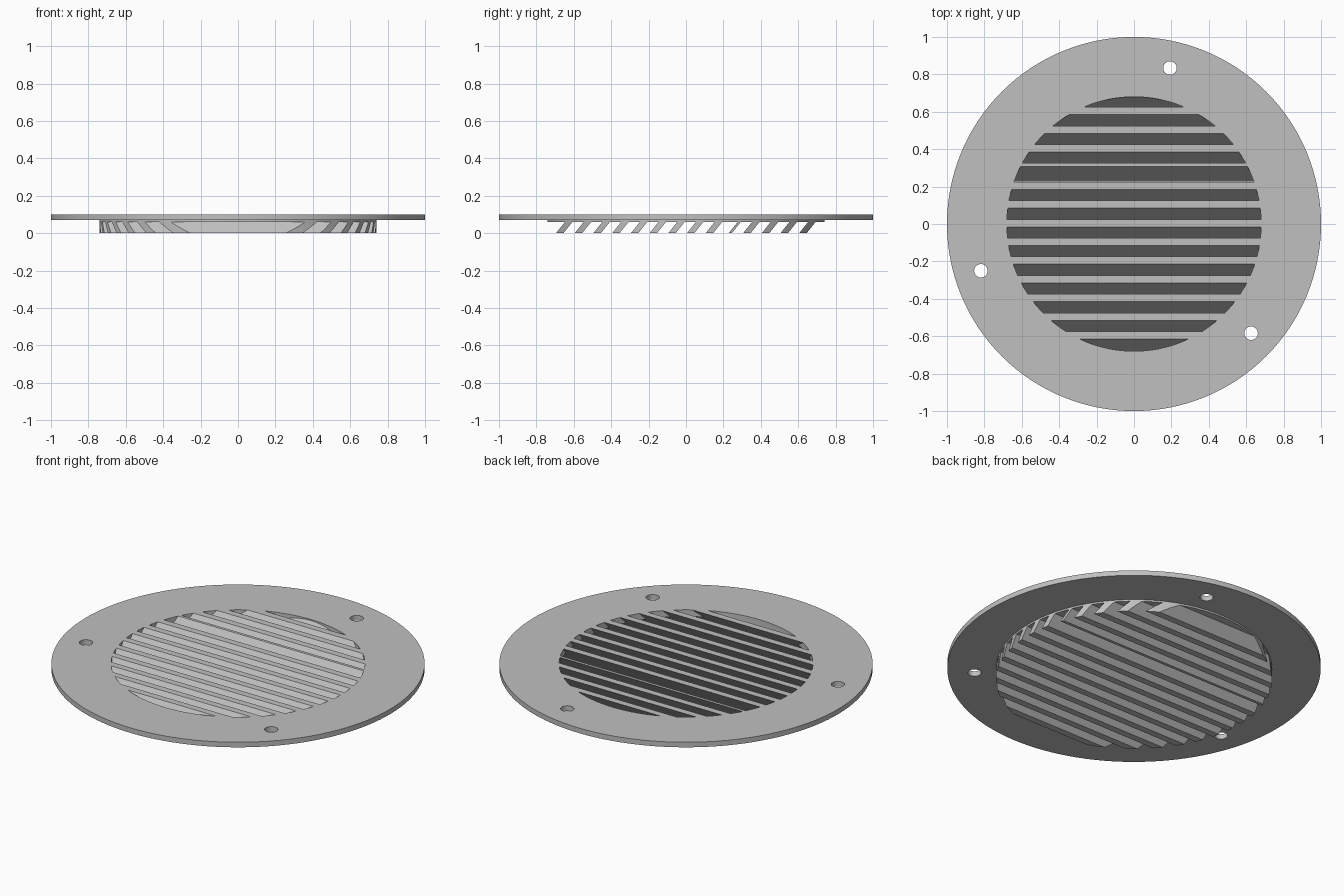
import bpy, bmesh
from math import cos, sin, radians, pi

default = bpy.data.objects.get("Cube")
if default:
    bpy.data.objects.remove(default, do_unlink=True)

grey = bpy.data.materials.new("light grey metal")
grey.use_nodes = True
colour = (0.53, 0.53, 0.53, 1)
grey.diffuse_color = colour
grey.node_tree.nodes["Principled BSDF"].inputs["Base Color"].default_value = colour


def make_object(name, bm):
    bmesh.ops.recalc_face_normals(bm, faces=bm.faces)
    mesh = bpy.data.meshes.new(name)
    bm.to_mesh(mesh)
    bm.free()
    mesh.materials.append(grey)
    obj = bpy.data.objects.new(name, mesh)
    bpy.context.collection.objects.link(obj)
    return obj


def stepped_disc(bm, profile, centre=(0, 0), segments=128):
    """Closed round solid through (radius, z) pairs from bottom to top."""
    rings = [[bm.verts.new((centre[0] + r * cos(2 * pi * i / segments),
                            centre[1] + r * sin(2 * pi * i / segments), z))
              for i in range(segments)] for r, z in profile]
    for low, high in zip(rings, rings[1:]):
        for i in range(segments):
            j = (i + 1) % segments
            bm.faces.new((low[i], low[j], high[j], high[i]))
    bm.faces.new(rings[0])
    bm.faces.new(rings[-1])


def slanted_prism(bm, y0, y1):
    """Gap between slats; y0 and y1 are measured at the top surface."""
    ends = []
    for x in (-0.9, 0.9):
        ends.append([bm.verts.new((x, y + SLOPE * (z - TOP), z))
                     for y, z in ((y0, -0.03), (y1, -0.03), (y1, 0.13), (y0, 0.13))])
    a, b = ends
    bm.faces.new(a)
    bm.faces.new(b)
    for i in range(4):
        j = (i + 1) % 4
        bm.faces.new((a[i], a[j], b[j], b[i]))


def boolean(obj, cutter, operation):
    mod = obj.modifiers.new(operation.lower(), "BOOLEAN")
    mod.object, mod.operation, mod.solver = cutter, operation, "EXACT"
    bpy.context.view_layer.objects.active = obj
    bpy.ops.object.modifier_apply(modifier=mod.name)
    bpy.data.objects.remove(cutter, do_unlink=True)


TOP, SLOPE = 0.10, 0.8
PITCH, SLAT, COUNT = 0.1, 0.04, 14

# Flange with the round slat block beneath it
bm = bmesh.new()
stepped_disc(bm, [(0.74, 0), (0.74, 0.07), (1, 0.07), (1, TOP)])
grille = make_object("vent_grille", bm)

# Slanted gaps between the slats; one slat is thinner than the rest
bm = bmesh.new()
start = -1.0
for k in range(COUNT):
    left = -0.615 + PITCH * k
    right = left + SLAT
    slanted_prism(bm, start, left + (0.023 if k == 9 else 0))
    start = right
slanted_prism(bm, start, 1.0)
gaps = make_object("gap_cutter", bm)

# Gaps are open at the sides below, but stay inside the opening in the flange
bm = bmesh.new()
stepped_disc(bm, [(0.8, -0.02), (0.8, 0.06), (0.68, 0.06), (0.68, 0.12)])
boolean(gaps, make_object("opening_limit", bm), "INTERSECT")
boolean(grille, gaps, "DIFFERENCE")

# Three screw holes
bm = bmesh.new()
for angle in (77, 197, 317):
    a = radians(angle)
    stepped_disc(bm, [(0.036, 0), (0.036, 0.15)],
                 (0.856 * cos(a), 0.856 * sin(a)), 32)
boolean(grille, make_object("screw_hole_cutter", bm), "DIFFERENCE")

# Smooth round walls, crisp edges
bpy.ops.object.select_all(action="DESELECT")
grille.select_set(True)
bpy.context.view_layer.objects.active = grille
bpy.ops.object.shade_smooth_by_angle(angle=radians(30))
